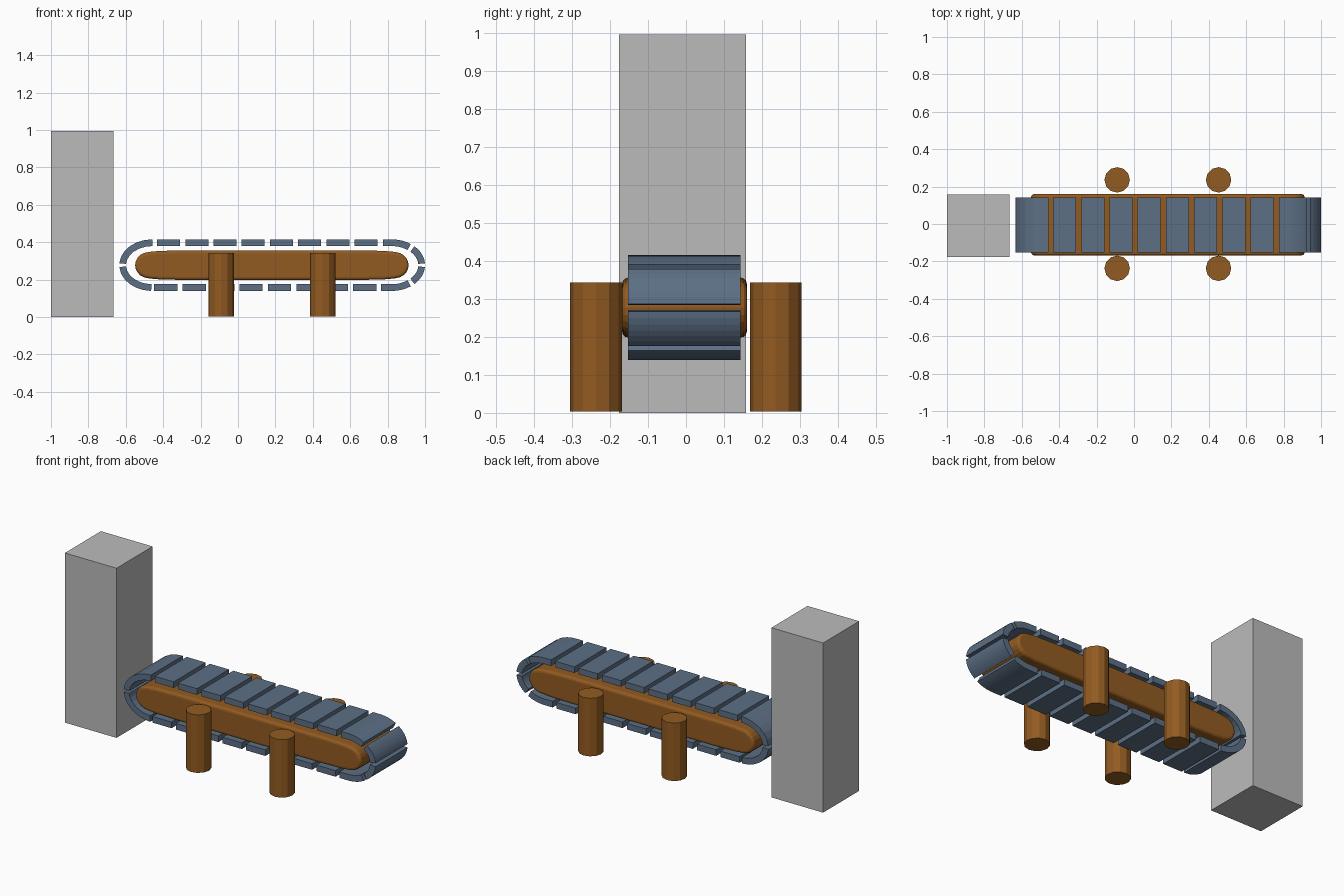
import bpy, bmesh, math

if "Cube" in bpy.data.objects:
    bpy.data.objects.remove(bpy.data.objects["Cube"])


def material(name, rgb):
    m = bpy.data.materials.new(name)
    m.diffuse_color = (*rgb, 1)
    m.use_nodes = True
    m.node_tree.nodes["Principled BSDF"].inputs["Base Color"].default_value = m.diffuse_color
    return m


BROWN = material("brown wood", (0.29, 0.105, 0.015))
SLATE = material("slate blue", (0.108, 0.16, 0.235))
GREY = material("grey", (0.5, 0.5, 0.5))
ZC, YC = 0.277, -0.005  # centre line of the conveyor


def finish(name, bm, mat):
    bmesh.ops.recalc_face_normals(bm, faces=bm.faces)
    me = bpy.data.meshes.new(name)
    bm.to_mesh(me)
    bm.free()
    me.materials.append(mat)
    ob = bpy.data.objects.new(name, me)
    bpy.context.scene.collection.objects.link(ob)
    return ob


def extrude_profile(bm, outline, y0, y1):
    """Solid from a closed x-z outline between two y planes."""
    a = [bm.verts.new((x, y0, z)) for x, z in outline]
    b = [bm.verts.new((x, y1, z)) for x, z in outline]
    n = len(a)
    bm.faces.new(a)
    bm.faces.new(b[::-1])
    for i in range(n):
        j = (i + 1) % n
        bm.faces.new((a[i], b[i], b[j], a[j]))


# Tall block at the end
bm = bmesh.new()
extrude_profile(bm, [(-1, 0), (-0.665, 0), (-0.665, 0.995), (-1, 0.995)], -0.176, 0.158)
finish("tall_block", bm, GREY)

# Conveyor body: rounded bar, slightly tapering to both ends
quarter = [(0, 0), (0.003, 0.02), (0.012, 0.038), (0.027, 0.054), (0.047, 0.065),
           (0.075, 0.071), (0.13, 0.076), (0.25, 0.079)]
left = [(-0.55 + dx, dz) for dx, dz in quarter]
right = [(0.912 - dx, dz) for dx, dz in quarter]
upper = left + right[::-1]
outline = [(x, ZC + z) for x, z in upper] + [(x, ZC - z) for x, z in upper[-2:0:-1]]
bm = bmesh.new()
extrude_profile(bm, outline, -0.168, 0.16)
body = finish("conveyor_body", bm, BROWN)
bev = body.modifiers.new("rounded rim", "BEVEL")
bev.width, bev.segments, bev.limit_method = 0.016, 3, 'ANGLE'
bev.angle_limit = math.radians(60)

# Four legs
for side, y in (("front", -0.237), ("back", 0.236)):
    for end, x in (("left", -0.09), ("right", 0.452)):
        bm = bmesh.new()
        bmesh.ops.create_cone(bm, cap_ends=True, segments=12, radius1=0.068,
                              radius2=0.068, depth=0.34)
        bmesh.ops.translate(bm, verts=bm.verts, vec=(x, y, 0.173))
        finish(f"{side}_{end}_leg", bm, BROWN)


# Belt slats: a centre line of (x, z, normal x, normal z), thickened
HALF, B = 0.018, 0.12


def flat(x, s):
    return (x, ZC + s * B, 0, s)


def arc(cx, a, t0, t1, n=6):
    pts = []
    for i in range(n + 1):
        t = math.radians(t0 + (t1 - t0) * i / n)
        nx, nz = math.cos(t) / a, math.sin(t) / B
        k = math.hypot(nx, nz)
        pts.append((cx + a * math.cos(t), ZC + B * math.sin(t), nx / k, nz / k))
    return pts


slats = []
for k in range(8):
    x = -0.433 + 0.151 * k
    slats.append([flat(x, 1), flat(x + 0.123, 1)])
    x = -0.448 + 0.152 * k
    slats.append([flat(x, -1), flat(x + 0.124, -1)])
LX, LA, RX, RA = -0.458, 0.159, 0.82, 0.162
slats += [arc(LX, LA, 90, 176), arc(LX, LA, 184, 268),
          [flat(0.776, 1)] + arc(RX, RA, 90, 54),
          arc(RX, RA, 46, 4), arc(RX, RA, -4, -46),
          [flat(0.765, -1)] + arc(RX, RA, -90, -54)]
bm = bmesh.new()
for line in slats:
    outer = [(x + nx * HALF, z + nz * HALF) for x, z, nx, nz in line]
    inner = [(x - nx * HALF, z - nz * HALF) for x, z, nx, nz in line]
    extrude_profile(bm, outer + inner[::-1], YC - 0.148, YC + 0.148)
finish("belt_slats", bm, SLATE)
